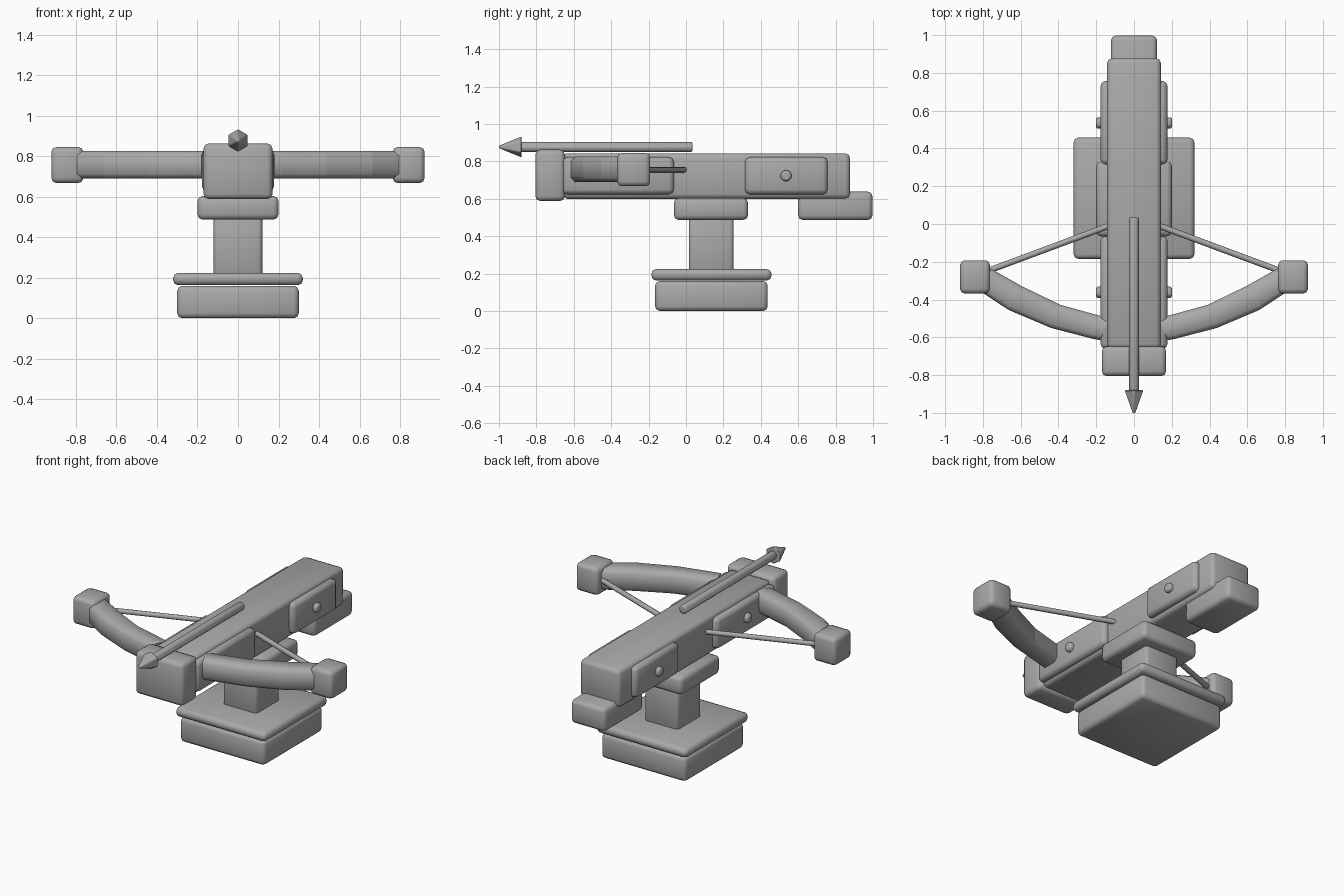
import bpy, bmesh, math
from mathutils import Vector

cube = bpy.data.objects.get("Cube")
if cube:
    bpy.data.objects.remove(cube)

grey = bpy.data.materials.new("plain grey")
grey.use_nodes = True
colour = (0.4, 0.4, 0.4, 1)
grey.diffuse_color = colour
grey.node_tree.nodes["Principled BSDF"].inputs["Base Color"].default_value = colour


def finish(name, bm, bevel=0, segments=2, angle=None):
    """Turn a bmesh into a smooth, optionally bevelled object."""
    bmesh.ops.recalc_face_normals(bm, faces=bm.faces)
    mesh = bpy.data.meshes.new(name)
    bm.to_mesh(mesh)
    bm.free()
    mesh.materials.append(grey)
    obj = bpy.data.objects.new(name, mesh)
    bpy.context.collection.objects.link(obj)
    bpy.ops.object.select_all(action="DESELECT")
    obj.select_set(True)
    bpy.context.view_layer.objects.active = obj
    if bevel:
        mod = obj.modifiers.new("rounded edges", "BEVEL")
        mod.width, mod.segments = bevel, segments
    if angle:
        bpy.ops.object.shade_smooth_by_angle(angle=math.radians(angle))
    else:
        bpy.ops.object.shade_smooth()
    return obj


def box(name, x, y, z, bevel=0.025):
    """Rounded block spanning the given (low, high) ranges."""
    bm = bmesh.new()
    bmesh.ops.create_cube(bm, size=1)
    for v in bm.verts:
        v.co = [(lo + hi) / 2 + c * (hi - lo) for c, (lo, hi) in zip(v.co, (x, y, z))]
    return finish(name, bm, bevel)


def rod(name, start, end, r1, r2, sides, bevel=0):
    """Cylinder or cone between two points."""
    start, end = Vector(start), Vector(end)
    axis = end - start
    bm = bmesh.new()
    bmesh.ops.create_cone(bm, cap_ends=True, segments=sides, radius1=r1, radius2=r2, depth=axis.length)
    turn = axis.to_track_quat("Z", "Y").to_matrix()
    bmesh.ops.rotate(bm, verts=bm.verts, matrix=turn)
    bmesh.ops.translate(bm, verts=bm.verts, vec=(start + end) / 2)
    return finish(name, bm, bevel, angle=50)


def limb_piece(name, a, b, side):
    """One bow segment between two cross-sections given as (inner, outer) points."""
    low, high, soft = 0.69, 0.825, 0.022
    bm = bmesh.new()
    rings = []
    for inner, outer in (a, b):
        inner, outer = Vector(inner), Vector(outer)
        cut = (outer - inner).normalized() * soft
        profile = [(inner, low + soft), (inner + cut, low), (outer - cut, low), (outer, low + soft),
                   (outer, high - soft), (outer - cut, high), (inner + cut, high), (inner, high - soft)]
        rings.append([bm.verts.new((side * p.x, p.y, z)) for p, z in profile])
    first, last = rings
    for i in range(len(first)):
        j = (i + 1) % len(first)
        bm.faces.new((first[i], first[j], last[j], last[i]))
    bm.faces.new(first)
    bm.faces.new(last)
    return finish(name, bm, angle=50)


# Stand
box("base", (-.30, .30), (-.165, .437), (0, .16))
box("base_lip", (-.32, .32), (-.185, .457), (.163, .224))
box("column", (-.12, .12), (.015, .255), (.2, .51), .02)
box("saddle_plate", (-.2, .2), (-.065, .332), (.487, .603))

# Stock
box("rail", (-.142, .142), (-.66, .877), (.6, .843))
box("front_block", (-.17, .17), (-.805, -.648), (.588, .862))
box("rear_block", (-.122, .122), (.6, .997), (.486, .638))

# Bow cross-sections as inner and outer points seen from above
sections = [((.13, -.50), (.18, -.615)), ((.165, -.49), (.217, -.608)), ((.39, -.428), (.44, -.55)),
            ((.592, -.33), (.664, -.455)), ((.77, -.23), (.83, -.345))]

for side, label in ((1, "left"), (-1, "right")):
    def span(lo, hi):
        return tuple(sorted((side * lo, side * hi)))

    # Cheek plates and rivets
    box(label + "_front_cheek", span(.1, .177), (-.66, -.065), (.624, .822))
    box(label + "_rear_cheek", span(.1, .177), (.315, .757), (.624, .822))
    for place, y in (("front", -.362), ("rear", .535)):
        rod(f"{label}_{place}_rivet", (side * .15, y, .723), (side * .202, y, .723), .032, .032, 8, .014)

    # Bow arm, tip and string
    for i in range(len(sections) - 1):
        limb_piece(f"{label}_limb_{i + 1}", sections[i], sections[i + 1], side)
    box(label + "_bow_tip", span(.763, .921), (-.368, -.192), (.667, .845))
    rod(label + "_string", (side * .12, -.005, .755), (side * .8, -.258, .755), .016, .016, 8)

# Bolt lying on the rail
rod("bolt_shaft", (0, .035, .877), (0, -.885, .877), .028, .028, 10, .009)
rod("bolt_head", (0, -.88, .877), (0, -1.0, .877), .057, .008, 6, .006)
